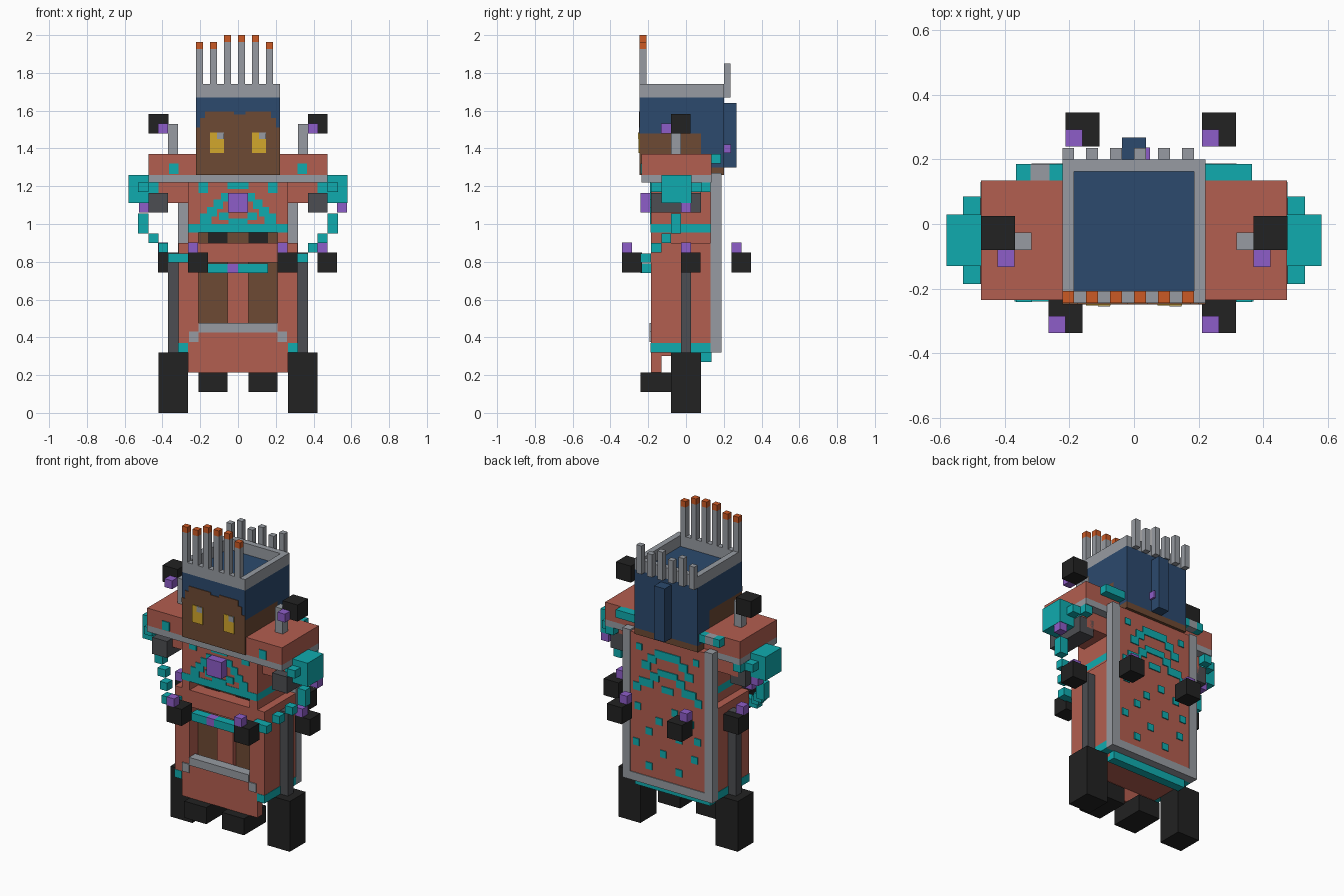
import bpy, bmesh

COLS = {
    "salmon": (.45, .112, .08), "teal": (.005, .41, .43), "grey": (.31, .33, .36),
    "brown": (.155, .068, .034), "blue": (.025, .068, .155), "black": (.016, .016, .016),
    "dark_grey": (.073, .076, .084), "purple": (.27, .11, .58),
    "gold": (.65, .39, .025), "orange": (.6, .1, .018)}
MATS = {}
for n, c in COLS.items():
    MATS[n] = bpy.data.materials.new(n)
    MATS[n].diffuse_color = (*c, 1)


def boxes(name, col, *items):
    """One object from boxes given as (x0, x1, y0, y1, z0, z1)."""
    bm = bmesh.new()
    for x0, x1, y0, y1, z0, z1 in items:
        for v in bmesh.ops.create_cube(bm, size=1)["verts"]:
            v.co = (x1 if v.co.x > 0 else x0, y1 if v.co.y > 0 else y0,
                    z1 if v.co.z > 0 else z0)
    me = bpy.data.meshes.new(name)
    bm.to_mesh(me)
    bm.free()
    me.materials.append(MATS[col])
    ob = bpy.data.objects.new(name, me)
    bpy.context.collection.objects.link(ob)
    return ob


def pair(name, col, *items):
    """Boxes plus their copies mirrored in x."""
    return boxes(name, col, *items, *[(-b[1], -b[0], *b[2:]) for b in items])


# Head: brown jaw and face, blue hair, hollow grey rim
boxes("jaw", "brown", (-.222, .222, -.245, .08, 1.26, 1.48), (-.222, .222, .08, .2, 1.26, 1.3))
boxes("hair", "blue", (-.222, .222, -.245, .2, 1.48, 1.67), (-.222, .222, .08, .2, 1.3, 1.48),
      (-.037, .037, .2, .267, 1.3, 1.64))
boxes("crown_rim", "grey", (-.222, .222, -.245, -.208, 1.67, 1.74), (-.222, .222, .163, .2, 1.67, 1.74),
      (-.222, -.185, -.208, .163, 1.67, 1.74), (.185, .222, -.208, .163, 1.67, 1.74))
boxes("brow", "brown", (-.222, .222, -.249, -.245, 1.48, 1.51), (-.2, .2, -.249, -.245, 1.51, 1.56),
      (-.175, -.02, -.249, -.245, 1.56, 1.595), (.04, .175, -.249, -.245, 1.56, 1.595),
      (-.02, .04, -.249, -.245, 1.56, 1.58))
pair("eyes", "gold", (.073, .148, -.252, -.245, 1.375, 1.485))
boxes("eye_glints", "grey", (-.112, -.075, -.255, -.245, 1.45, 1.485), (.11, .147, -.255, -.245, 1.45, 1.485))
boxes("hair_bead", "purple", (.015, .05, .2, .237, 1.375, 1.42))

# Crown spikes, front row with orange tips, back row bare
front, tips, back = [], [], []
for i in range(6):
    x = -.222 + .074 * i
    top = 2.0 if i in (2, 3, 4) else 1.963
    front.append((x, x + .037, -.245, -.208, 1.74, top - .037))
    tips.append((x, x + .037, -.245, -.208, top - .037, top))
    back.append((x, x + .037, .2, .235, 1.67, 1.85 if i % 2 else 1.815))
boxes("front_spikes", "grey", *front)
boxes("spike_tips", "orange", *tips)
boxes("back_spikes", "grey", *back)

# Shoulders
boxes("shoulders", "salmon", (-.474, .474, -.235, .135, 1.26, 1.37))
boxes("shoulder_trim", "grey", (-.474, .474, -.235, .135, 1.22, 1.26))
pair("shoulder_studs", "teal", (.315, .365, -.241, -.235, 1.265, 1.32))
pair("shoulder_posts", "grey", (.317, .37, -.08, -.027, 1.37, 1.53))

# Arms
pair("sleeves", "salmon", (.21, .42, -.13, .08, 1.11, 1.22))
pair("cuffs", "teal", (.42, .58, -.13, .03, 1.11, 1.26), (.475, .53, .03, .085, 1.17, 1.22),
     (.475, .53, -.185, -.13, 1.17, 1.22), (.42, .475, .08, .13, 1.17, 1.22))
pair("hands", "dark_grey", (.37, .475, -.185, .08, 1.06, 1.165))
boxes("cuff_beads", "purple", (-.525, -.475, -.027, .027, 1.06, 1.11), (.525, .578, -.027, .027, 1.06, 1.11))
pair("bead_chain", "teal", (.475, .53, -.08, -.027, .95, 1.055), (.42, .475, -.13, -.08, .9, .95),
     (.37, .42, -.185, -.13, .85, .9), (.265, .37, -.24, -.185, .795, .845))

# Chest with stepped pattern
boxes("chest", "salmon", (-.265, .265, -.185, .13, 1.0, 1.22))
boxes("chest_band", "teal", (-.265, .265, -.187, .132, .955, 1.0))
Y = (-.191, -.185)
pair("chest_pattern", "teal", (.16, .21, *Y, 1.165, 1.22), (0, .055, *Y, 1.185, 1.22),
     (.05, .09, *Y, 1.12, 1.165), (.08, .13, *Y, 1.08, 1.13), (.11, .165, *Y, 1.04, 1.09),
     (.14, .2, *Y, 1.0, 1.055), (.0, .05, *Y, 1.0, 1.03), (.05, .1, *Y, 1.02, 1.06))
boxes("chest_gem", "purple", (-.052, .052, -.24, -.185, 1.06, 1.165))

# Robe, legs and waist
boxes("body", "brown", (-.215, .215, -.1, .13, .32, .96))
pair("waist_shadows", "black", (.055, .16, -.106, -.1, .9, .955))
pair("robe_sides", "salmon", (.21, .315, -.185, .13, .37, .9), (.21, .265, -.185, .13, .9, .955))
boxes("robe_front", "salmon", (-.21, .21, -.185, -.1, .795, .9), (-.055, .055, -.13, -.1, .425, .795),
      (-.265, .265, -.185, -.13, .215, .425))
boxes("apron_trim", "grey", (-.21, .21, -.192, -.13, .425, .475))
pair("apron_trim_ends", "grey", (.21, .26, -.192, -.185, .375, .43))
pair("robe_hem", "teal", (.265, .317, -.187, .13, .32, .37))
boxes("back_hem", "teal", (-.265, .265, .08, .135, .27, .32))
boxes("belt", "teal", (-.16, -.055, -.24, -.185, .74, .79), (0, .16, -.24, -.185, .74, .79))
boxes("belt_bead", "purple", (-.055, 0, -.24, -.185, .74, .79))

# Feet and side rods
pair("outer_feet", "black", (.265, .42, -.08, .08, 0, .32))
pair("inner_feet", "black", (.055, .21, -.24, -.02, .11, .215))
boxes("robe_floor", "salmon", (-.265, .265, -.13, .1, .3, .34))
pair("side_rods", "dark_grey", (.315, .37, -.027, .027, .32, .85))

# Cape with grey frame and speckles
boxes("cape", "salmon", (-.265, .265, .13, .182, .37, 1.26))
pair("cape_sides", "grey", (.262, .317, .13, .187, .32, 1.27))
boxes("cape_bottom", "grey", (-.265, .265, .13, .187, .32, .372))
pair("cape_clasps", "teal", (.32, .365, .13, .185, 1.32, 1.37), (.215, .262, .13, .185, 1.32, 1.37))
boxes("clasp_left", "grey", (-.32, -.262, .13, .185, 1.32, 1.37))
boxes("clasp_right", "teal", (.262, .32, .13, .185, 1.32, 1.37))
Y = (.182, .188)
dots = [(.22, .57), (.13, .66), (.03, .54), (.13, .44), (-.08, .45), (-.05, .82),
        (-.19, .56), (-.16, .78), (.21, .8), (-.08, .66), (.06, .74), (-.21, .68)]
boxes("cape_dots", "teal", *[(x - .022, x + .022, *Y, z - .022, z + .022) for x, z in dots])
pair("cape_pattern", "teal", (0, .09, *Y, 1.14, 1.19), (.08, .14, *Y, 1.1, 1.15), (.12, .18, *Y, 1.05, 1.1),
     (0, .07, *Y, 1.03, 1.07), (.06, .12, *Y, .99, 1.04), (.1, .2, *Y, .94, .99),
     (.19, .24, *Y, .9, .95), (0, .04, *Y, .93, .97), (.18, .22, *Y, 1.16, 1.2))

# Floating dark cubes, each with a small purple bead: cube min corner, bead min corner
S, B = .105, .053
orbs = [(-.474, -.08, 1.478, -.423, -.133, 1.478), (.37, -.08, 1.478, .37, -.133, 1.478),
        (-.265, -.338, .743, -.265, -.338, .848), (.21, -.338, .743, .21, -.338, .848),
        (-.212, .24, .743, -.212, .24, .848), (.21, .24, .743, .21, .24, .848),
        (-.423, -.027, .743, -.423, -.027, .848), (.42, -.027, .743, .42, -.027, .848)]
boxes("floating_cubes", "black", *[(x, x + S, y, y + S, z, z + S) for x, y, z, *_ in orbs])
boxes("cube_beads", "purple", *[(x, x + B, y, y + B, z, z + B) for *_, x, y, z in orbs])
